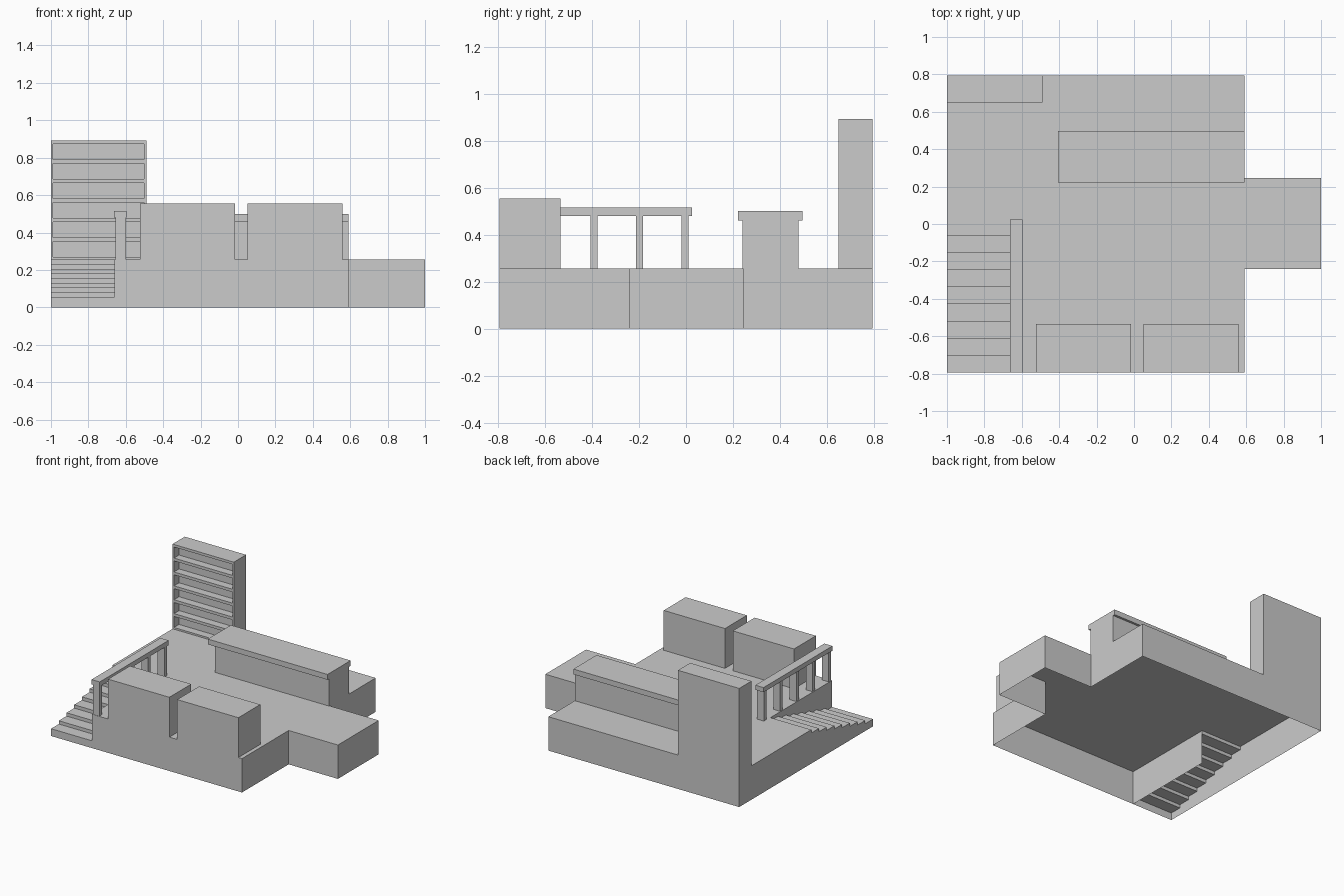
import bpy, bmesh

if "Cube" in bpy.data.objects:
    bpy.data.objects.remove(bpy.data.objects["Cube"])

FLOOR = 0.255            # deck height
FRONT, BACK = -0.795, 0.795
LEFT, RIGHT = -1.0, 0.59
STAIR_X, STAIR_Y = -0.66, -0.062


def finish(name, bm):
    bmesh.ops.recalc_face_normals(bm, faces=bm.faces[:])
    mesh = bpy.data.meshes.new(name)
    bm.to_mesh(mesh)
    bm.free()
    obj = bpy.data.objects.new(name, mesh)
    bpy.context.collection.objects.link(obj)
    return obj


def add_box(bm, x, y, z):
    verts = bmesh.ops.create_cube(bm, size=1)["verts"]
    for v in verts:
        v.co = [r[0] + (c + 0.5) * (r[1] - r[0]) for c, r in zip(v.co, (x, y, z))]


def box(name, x, y, z):
    bm = bmesh.new()
    add_box(bm, x, y, z)
    return finish(name, bm)


# Platform: open-bottomed shell with a landing on the right and a stair notch
outline = [(STAIR_X, STAIR_Y), (STAIR_X, FRONT), (RIGHT, FRONT), (RIGHT, -0.24),
           (1.0, -0.24), (1.0, 0.245), (RIGHT, 0.245), (RIGHT, BACK),
           (LEFT, BACK), (LEFT, STAIR_Y)]
bm = bmesh.new()
top = [bm.verts.new((x, y, FLOOR)) for x, y in outline]
low = [bm.verts.new((x, y, 0)) for x, y in outline]
bm.faces.new(top)
for i in range(len(outline) - 1):      # no wall between platform and stairs
    bm.faces.new((low[i], low[i + 1], top[i + 1], top[i]))
finish("platform", bm)

# Stairs: thin stepped sheet plus the outer side wall
STEPS = 8
run = (STAIR_Y - FRONT) / STEPS
rise = 0.025
profile = [(FRONT, 0)]
for i in range(STEPS):
    z = FLOOR - (STEPS - i) * rise
    profile += [(FRONT + i * run, z), (FRONT + (i + 1) * run, z)]
profile.append((STAIR_Y, FLOOR))
bm = bmesh.new()
outer = [bm.verts.new((LEFT, y, z)) for y, z in profile]
inner = [bm.verts.new((STAIR_X, y, z)) for y, z in profile]
for i in range(len(profile) - 1):
    bm.faces.new((outer[i], inner[i], inner[i + 1], outer[i + 1]))
bm.faces.new(outer + [bm.verts.new((LEFT, STAIR_Y, 0))])
finish("stairs", bm)

# Railing beside the stairs
box("handrail", (-0.663, -0.595), (FRONT, 0.025), (0.48, 0.515))
for i in range(5):
    y = -0.02 - i * 0.193
    box(f"railing_post_{i + 1}", (-0.655, -0.6), (y, y + 0.03), (FLOOR, 0.48))

# Two front blocks
for i, x in enumerate((-0.525, 0.05)):
    box(f"front_block_{i + 1}", (x, x + 0.51), (FRONT, -0.535), (FLOOR, 0.555))

# Bar counter with overhanging top
box("counter_body", (-0.36, RIGHT), (0.24, 0.48), (FLOOR, 0.46))
box("counter_top", (-0.407, RIGHT), (0.222, 0.497), (0.46, 0.5))

# Shelf unit with six recessed bays
shelf = box("shelf_unit", (LEFT, -0.49), (0.65, BACK), (FLOOR, 0.893))
bm = bmesh.new()
for i in range(6):
    z = 0.268 + i * 0.1045
    add_box(bm, (-0.988, -0.502), (0.6, 0.71), (z, z + 0.083))
cutter = finish("shelf_bay_cutter", bm)
cutter.hide_render = True
mod = shelf.modifiers.new("bays", "BOOLEAN")
mod.operation, mod.solver, mod.object = "DIFFERENCE", "EXACT", cutter
bpy.context.view_layer.objects.active = shelf
bpy.ops.object.modifier_apply(modifier=mod.name)
bpy.data.objects.remove(cutter)
